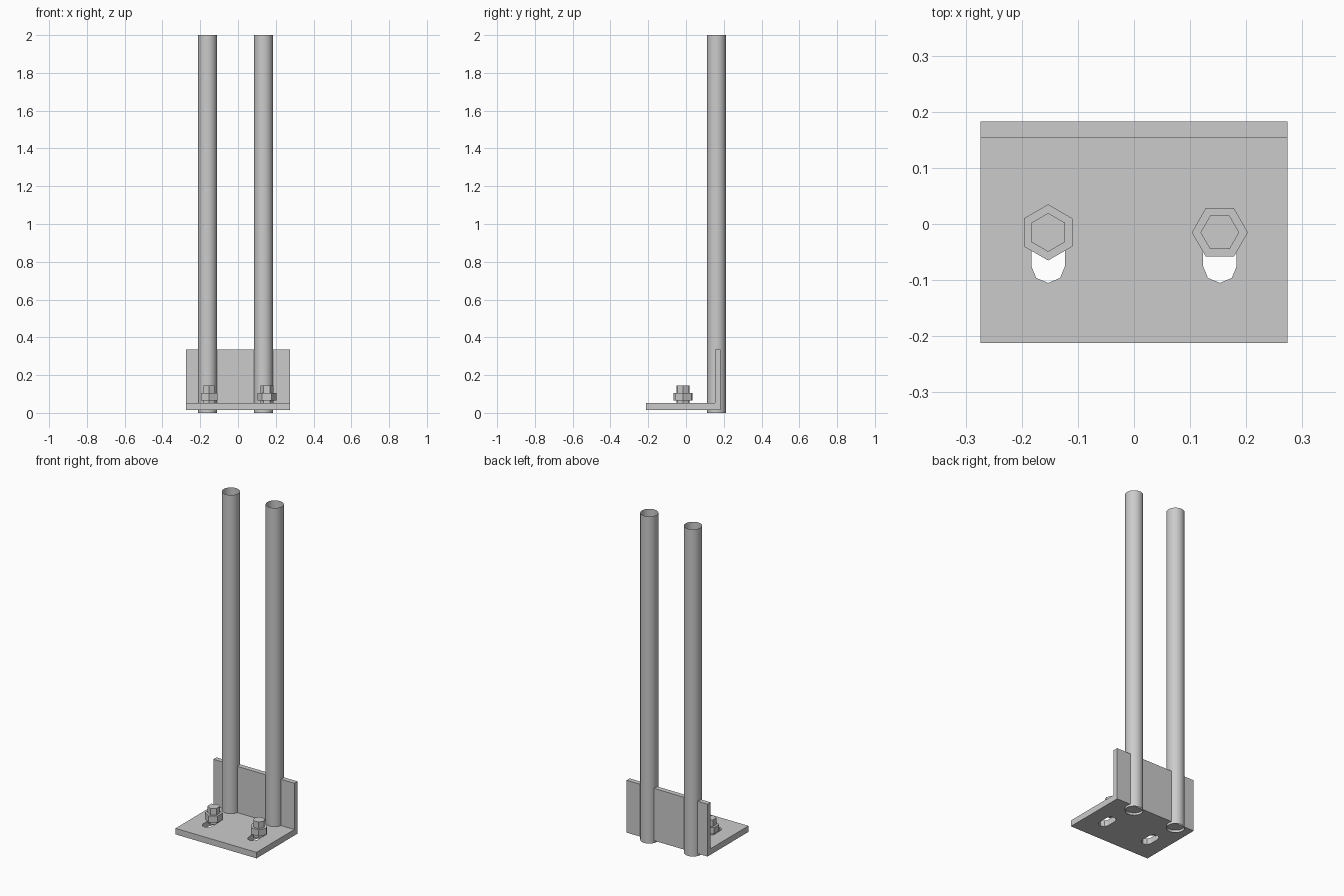
import bpy, bmesh, math

if "Cube" in bpy.data.objects:
    bpy.data.objects.remove(bpy.data.objects["Cube"])

grey = bpy.data.materials.new("steel grey")
grey.diffuse_color = (0.6, 0.6, 0.6, 1)
grey.use_nodes = True
grey.node_tree.nodes["Principled BSDF"].inputs["Base Color"].default_value = grey.diffuse_color


def finish(name, bm):
    bmesh.ops.recalc_face_normals(bm, faces=bm.faces)
    me = bpy.data.meshes.new(name)
    bm.to_mesh(me)
    bm.free()
    me.materials.append(grey)
    ob = bpy.data.objects.new(name, me)
    bpy.context.collection.objects.link(ob)
    return ob


def extrude(name, points, offset):
    """Prism from a flat closed outline."""
    bm = bmesh.new()
    face = bm.faces.new([bm.verts.new(p) for p in points])
    ext = bmesh.ops.extrude_face_region(bm, geom=[face])
    verts = [g for g in ext["geom"] if isinstance(g, bmesh.types.BMVert)]
    bmesh.ops.translate(bm, verts=verts, vec=offset)
    return finish(name, bm)


def ring(x, y, z, r, n, turn=0.0):
    return [(x + r * math.cos(turn + math.tau * i / n),
             y + r * math.sin(turn + math.tau * i / n), z) for i in range(n)]


# L-shaped bracket
profile = [(-0.212, 0.015), (0.183, 0.015), (0.183, 0.335),
           (0.153, 0.335), (0.153, 0.052), (-0.212, 0.052)]
bracket = extrude("angle_bracket", [(-0.274, y, z) for y, z in profile], (0.548, 0, 0))

# Slots cut through the base, rounded with four segments per end
BOLT_Y, FRONT_Y, SLOT_R = -0.015, -0.075, 0.03
for side, x in (("left", -0.153), ("right", 0.153)):
    outline = []
    for cy, start in ((BOLT_Y, 0), (FRONT_Y, math.pi)):
        for i in range(5):
            a = start + math.pi * i / 4
            outline.append((x + SLOT_R * math.cos(a), cy + SLOT_R * math.sin(a), -0.05))
    cutter = extrude("slot_cutter_" + side, outline, (0, 0, 0.15))
    cutter.hide_render = True
    cutter.hide_set(True)
    mod = bracket.modifiers.new("slot_" + side, 'BOOLEAN')
    mod.operation, mod.solver, mod.object = 'DIFFERENCE', 'EXACT', cutter

# Hexagonal bolts and nuts, the left pair turned by 30 degrees
for side, x, turn in (("left", -0.153, math.pi / 6), ("right", 0.153, 0.0)):
    extrude("bolt_" + side, ring(x, BOLT_Y, 0.045, 0.0345, 6, turn), (0, 0, 0.1))
    extrude("nut_" + side, ring(x, BOLT_Y, 0.065, 0.05, 6, turn), (0, 0, 0.04))

# Tall open thin-walled pipes
for side, x in (("left", -0.161), ("right", 0.135)):
    bm = bmesh.new()
    bmesh.ops.create_cone(bm, cap_ends=False, segments=32, radius1=0.05, radius2=0.05, depth=2)
    bmesh.ops.translate(bm, verts=bm.verts, vec=(x, 0.162, 1))
    pipe = finish("pipe_" + side, bm)
    for p in pipe.data.polygons:
        p.use_smooth = True
